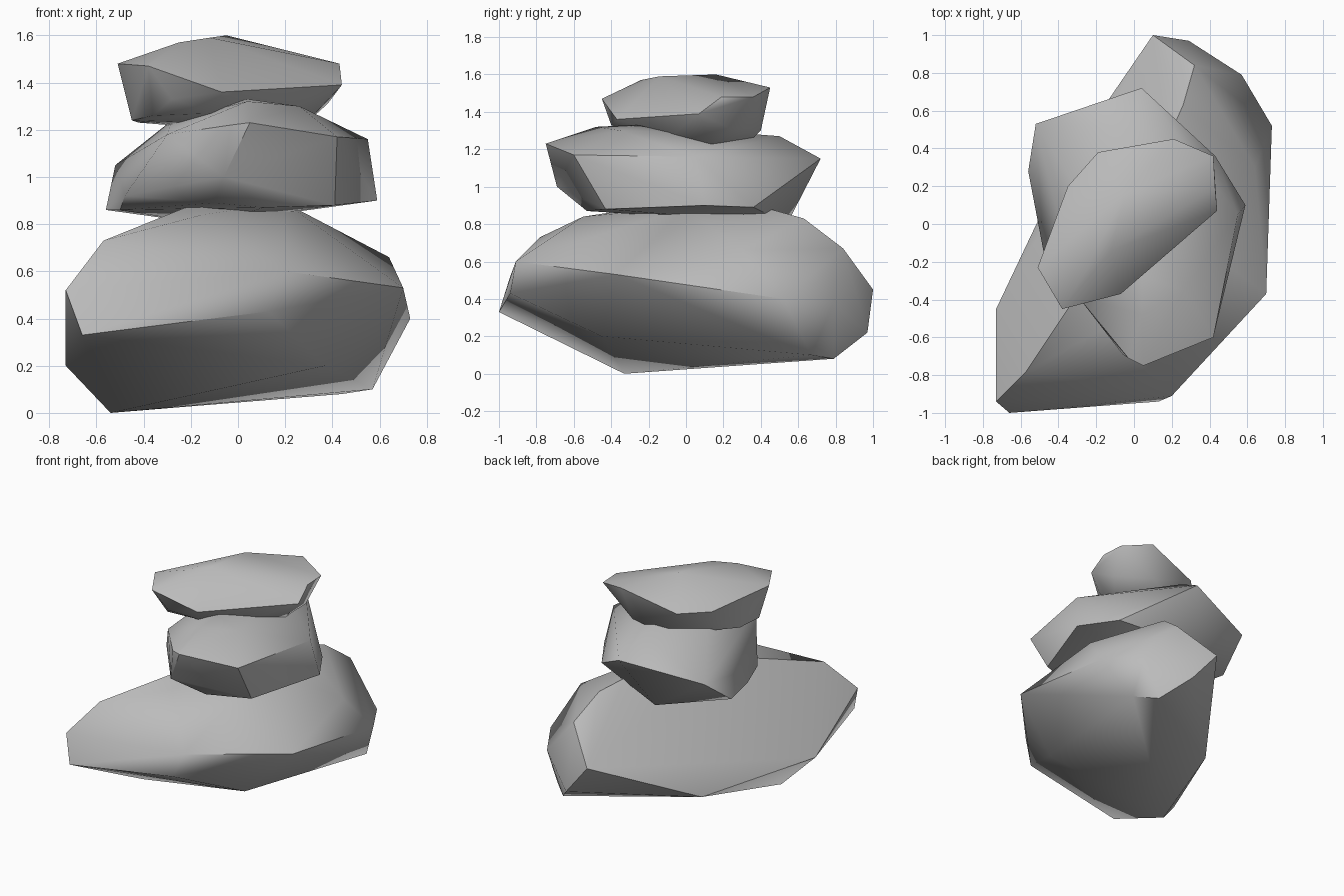
import bpy
import bmesh
import math
from mathutils import Vector

# Remove the default object
default_cube = bpy.data.objects.get("Cube")
if default_cube:
    bpy.data.objects.remove(default_cube, do_unlink=True)


def make_material(name, grey):
    """One flat colour, shown in the viewport and in renders."""
    material = bpy.data.materials.new(name)
    material.use_nodes = True
    colour = (grey, grey, grey, 1)
    material.diffuse_color = colour
    for node in material.node_tree.nodes:
        if node.type == "BSDF_PRINCIPLED":
            node.inputs["Base Color"].default_value = colour
            node.inputs["Roughness"].default_value = 0.8
    return material


def make_stone(name, corners, material):
    """Wrap a convex boulder around its corner points (in hundredths)."""
    bm = bmesh.new()
    for corner in corners:
        bm.verts.new(Vector(corner) / 100)
    hull = bmesh.ops.convex_hull(bm, input=list(bm.verts))
    leftovers = set(hull["geom_interior"]) | set(hull["geom_unused"])
    loose = [item for item in leftovers if isinstance(item, bmesh.types.BMVert)]
    bmesh.ops.delete(bm, geom=loose, context="VERTS")
    bmesh.ops.recalc_face_normals(bm, faces=list(bm.faces))

    mesh = bpy.data.meshes.new(name)
    bm.to_mesh(mesh)
    bm.free()
    mesh.materials.append(material)
    stone = bpy.data.objects.new(name, mesh)
    bpy.context.collection.objects.link(stone)

    # Soft facets with only the hard breaks kept crisp
    bpy.ops.object.select_all(action="DESELECT")
    stone.select_set(True)
    bpy.context.view_layer.objects.active = stone
    bpy.ops.object.shade_smooth_by_angle(angle=math.radians(48))
    return stone


stone_grey = make_material("stone grey", 0.5)

# Large base boulder: underside, waist, then crown
base_corners = [
    (-54, -33, 0), (57, 67, 10), (44, 79, 8), (37, -45, 20),
    (-73, -45, 20), (-36, 33, 11), (29, 97, 22),
    (-66, -100, 33), (13, -94, 43), (-73, -94, 52), (20, -91, 60),
    (70, -37, 53), (73, 52, 40), (57, 79, 38), (10, 100, 45),
    (-57, -78, 73), (-15, -55, 84), (-15, -15, 90), (20, 0, 89),
    (64, 30, 66), (32, 84, 67), (26, 63, 83), (18, 45, 88),
]

# Middle boulder: underside, waist, then crown
middle_corners = [
    (-56, 28, 86), (-13, 54, 80), (43, 36, 89), (59, 10, 90),
    (41, -43, 88), (11, -53, 87), (-10, -48, 89), (-48, -14, 92),
    (-50, 0, 86),
    (42, -60, 117), (-6, -69, 100), (-30, -38, 118),
    (-52, 53, 105), (4, 72, 115), (55, 5, 116),
    (5, -75, 123), (-3, -71, 122),
    (-28, 15, 124), (4, -48, 132), (4, -28, 133), (26, -35, 130),
    (0, 50, 127),
]

# Small capping boulder: underside, waist, then crown
top_corners = [
    (-45, -20, 124), (-36, -30, 126), (-42, -2, 123), (-10, -30, 127),
    (18, -8, 127), (-5, 30, 120), (28, 13, 122), (38, 24, 131),
    (15, 40, 130),
    (-28, -40, 133), (-7, -37, 136), (44, 7, 139),
    (-51, -23, 148), (-38, -45, 147), (42, 36, 148), (43, 19, 148),
    (21, 45, 153), (-19, 38, 142), (-35, 20, 141),
    (-25, -24, 157), (-12, -14, 159), (-5, 16, 160),
]

# Stack them from the ground up
make_stone("base_stone", base_corners, stone_grey)
make_stone("middle_stone", middle_corners, stone_grey)
make_stone("top_stone", top_corners, stone_grey)
